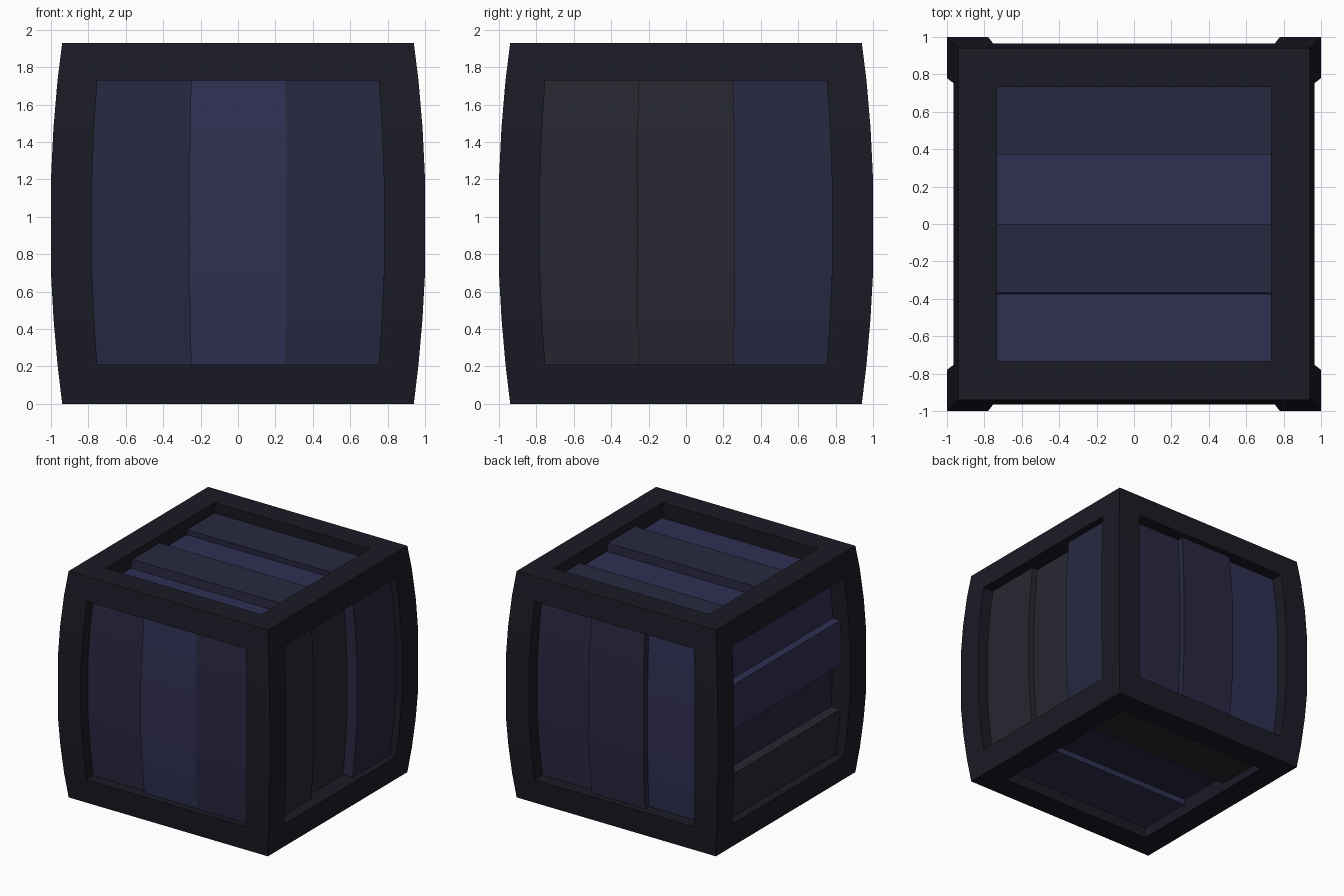
import bpy, bmesh

if "Cube" in bpy.data.objects:
    bpy.data.objects.remove(bpy.data.objects["Cube"])

H = 1.93          # crate height
LOW, HIGH = 0.21, 1.73   # inner edges of bottom and top rails
INNER = 0.78      # inner edge of frame bars, before bulging
PROFILE = [(0, .94), (.21, .965), (.45, .986), (.7, 1), (1.2, 1),
           (1.47, .987), (1.73, .965), (1.93, .94)]


def material(name, r, g, b):
    m = bpy.data.materials.new(name)
    m.diffuse_color = (r, g, b, 1)
    m.use_nodes = True
    m.node_tree.nodes["Principled BSDF"].inputs["Base Color"].default_value = m.diffuse_color
    return m


FRAME = material("frame_dark", .0105, .0105, .019)
BRIGHT = material("plank_bright", .030, .029, .088)
MID = material("plank_mid", .0215, .0215, .054)
GREY = material("plank_grey", .0205, .020, .031)


def bulge(z):
    """Horizontal scale of the crate at height z."""
    for (za, fa), (zb, fb) in zip(PROFILE, PROFILE[1:]):
        if z <= zb:
            return fa + (fb - fa) * (z - za) / (zb - za)
    return PROFILE[-1][1]


def add_box(bm, x, y, z):
    """Box between (min, max) ranges, cut at profile heights and bulged."""
    levels = [z[0]] + [p for p, _ in PROFILE if z[0] + .01 < p < z[1] - .01] + [z[1]]
    rings = []
    for h in levels:
        f = bulge(h)
        rings.append([bm.verts.new((a * f, b * f, h)) for a, b in
                      ((x[0], y[0]), (x[1], y[0]), (x[1], y[1]), (x[0], y[1]))])
    bm.faces.new(rings[0][::-1])
    bm.faces.new(rings[-1])
    for lo, hi in zip(rings, rings[1:]):
        for i in range(4):
            j = (i + 1) % 4
            bm.faces.new((lo[i], lo[j], hi[j], hi[i]))


def make(name, mat, boxes):
    bm = bmesh.new()
    for b in boxes:
        add_box(bm, *b)
    me = bpy.data.meshes.new(name)
    bm.to_mesh(me)
    bm.free()
    me.materials.append(mat)
    ob = bpy.data.objects.new(name, me)
    bpy.context.collection.objects.link(ob)


# Frame: corner posts and the rails between them
SIDES = ((-1, -INNER), (INNER, 1))
SPAN = (-INNER, INNER)
make("corner_posts", FRAME, [(sx, sy, (0, H)) for sx in SIDES for sy in SIDES])
for name, z in (("bottom_rails", (0, LOW)), ("top_rails", (HIGH, H))):
    make(name, FRAME, [(SPAN, s, z) for s in SIDES] + [(s, SPAN, z) for s in SIDES])


def slots(lo, hi, n):
    w = (hi - lo) / n
    return [(lo + i * w, lo + (i + 1) * w) for i in range(n)]


BACK = 0.76       # inner face of side planks
THIRDS = slots(-INNER, INNER, 3)
UP = (LOW, HIGH)

# Front planks, from -x to +x
for i, (d, m) in enumerate(((.905, MID), (.94, BRIGHT), (.945, MID))):
    make(f"front_plank_{i + 1}", m, [(THIRDS[i], (-d, -BACK), UP)])

# Back planks, from -x to +x
for i, (d, m) in enumerate(((.89, BRIGHT), (.945, MID), (.89, MID))):
    make(f"back_plank_{i + 1}", m, [(THIRDS[i], (BACK, d), UP)])

# Right planks, from -y to +y
for i, (d, m) in enumerate(((.90, GREY), (.845, GREY), (.94, MID))):
    make(f"right_plank_{i + 1}", m, [((BACK, d), THIRDS[i], UP)])

# Left planks lie flat, from bottom to top
for i, (d, m) in enumerate(((.92, GREY), (.83, MID), (.92, BRIGHT), (.85, BRIGHT))):
    make(f"left_plank_{i + 1}", m, [((-d, -BACK), SPAN, slots(LOW, HIGH, 4)[i])])

# Top planks, from -y to +y
for i, (d, m) in enumerate(((1.79, BRIGHT), (1.865, MID), (1.79, BRIGHT), (1.835, MID))):
    make(f"top_plank_{i + 1}", m, [(SPAN, slots(-INNER, INNER, 4)[i], (1.71, d))])

# Bottom planks, from -y to +y
for i, (d, m) in enumerate(((.10, BRIGHT), (.15, MID), (.08, GREY))):
    make(f"bottom_plank_{i + 1}", m, [(SPAN, THIRDS[i], (d, .23))])
